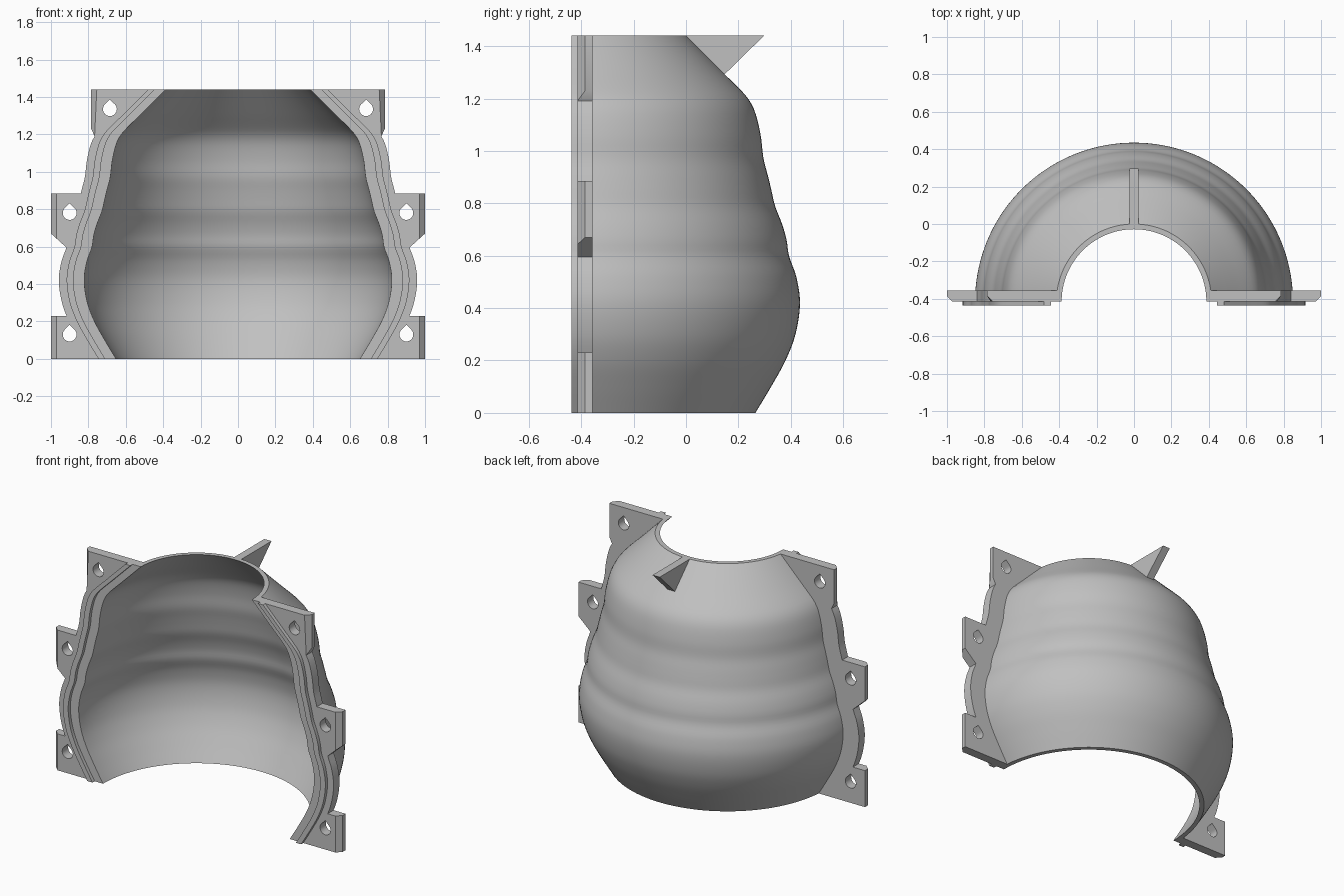
import bpy, bmesh, math

cube = bpy.data.objects.get("Cube")
if cube:
    bpy.data.objects.remove(cube, do_unlink=True)

AXIS_Y = -0.415      # split plane, through the axis of the shell
BACK_Y = -0.356      # rear of the flange
TOP = 1.44
WALL = 0.028

grey = bpy.data.materials.new("plain_grey")
grey.use_nodes = True
grey.diffuse_color = (0.53, 0.53, 0.53, 1)
grey.node_tree.nodes["Principled BSDF"].inputs["Base Color"].default_value = grey.diffuse_color

# Outer profile of the shell: (height, radius)
KEYS = [(0, .68), (.1, .74), (.2, .795), (.3, .833), (.42, .85), (.52, .836),
        (.6, .808), (.66, .799), (.72, .782), (.79, .755), (.85, .741),
        (.9, .729), (.97, .711), (1.06, .7), (1.15, .678), (1.2, .652),
        (1.24, .616), (1.3, .555), (TOP, .415)]


def radius(z):
    """Smooth interpolation through the profile points."""
    i = 0
    while i < len(KEYS) - 2 and z > KEYS[i + 1][0]:
        i += 1
    (z0, r0), (z1, r1) = KEYS[i], KEYS[i + 1]

    def slope(k):
        a, b = KEYS[max(k - 1, 0)], KEYS[min(k + 1, len(KEYS) - 1)]
        return (b[1] - a[1]) / (b[0] - a[0])
    h = z1 - z0
    t = (z - z0) / h
    return ((2*t**3 - 3*t**2 + 1) * r0 + (t**3 - 2*t**2 + t) * h * slope(i)
            + (3*t**2 - 2*t**3) * r1 + (t**3 - t**2) * h * slope(i + 1))


def heights(low, high, step=0.02):
    n = max(1, round((high - low) / step))
    return [low + (high - low) * k / n for k in range(n + 1)]


def finish(name, bm):
    bmesh.ops.recalc_face_normals(bm, faces=bm.faces)
    mesh = bpy.data.meshes.new(name)
    bm.to_mesh(mesh)
    bm.free()
    mesh.materials.append(grey)
    obj = bpy.data.objects.new(name, mesh)
    bpy.context.collection.objects.link(obj)
    return obj


def activate(obj):
    bpy.ops.object.select_all(action='DESELECT')
    obj.select_set(True)
    bpy.context.view_layer.objects.active = obj


def smooth(obj):
    activate(obj)
    bpy.ops.object.shade_smooth_by_angle(angle=math.radians(30))


def prism(bm, outline, axis, low, high):
    """Extrude a 2D outline along x (axis 0) or y (axis 1)."""
    def place(p, d):
        return (d, p[0], p[1]) if axis == 0 else (p[0], d, p[1])
    a = [bm.verts.new(place(p, low)) for p in outline]
    b = [bm.verts.new(place(p, high)) for p in outline]
    bm.faces.new(a)
    bm.faces.new(b[::-1])
    for i in range(len(a)):
        j = (i + 1) % len(a)
        bm.faces.new((a[i], b[i], b[j], a[j]))


def mirror(obj):
    mod = obj.modifiers.new("mirror", 'MIRROR')
    mod.use_axis[0] = True
    activate(obj)
    bpy.ops.object.modifier_apply(modifier=mod.name)


# Half shell: closed wall section swept through a half turn
bm = bmesh.new()
levels = heights(0, TOP)
section = [(radius(z), z) for z in levels] + [(radius(z) - WALL, z) for z in levels[::-1]]
SEGMENTS = 72
rings = []
for k in range(SEGMENTS + 1):
    a = math.pi * k / SEGMENTS
    rings.append([bm.verts.new((r * math.cos(a), AXIS_Y + r * math.sin(a), z)) for r, z in section])
for p, q in zip(rings, rings[1:]):
    for i in range(len(section)):
        j = (i + 1) % len(section)
        bm.faces.new((p[i], p[j], q[j], q[i]))
bm.faces.new(rings[0])
bm.faces.new(rings[-1])
smooth(finish("half_shell", bm))

# Flange with three bolt ears on each side
def rim(low, high):
    return [(radius(z) + 0.108, z) for z in heights(low, high)]


inner = [(radius(z) - 0.016, z) for z in heights(0, TOP)]
outer = ([(1, 0), (1, .23)] + rim(.23, .595) + [(1, .67), (1, .885)]
         + rim(.885, 1.19) + [(.785, 1.23), (.785, TOP)])
bm = bmesh.new()
prism(bm, outer + inner[::-1], 1, AXIS_Y, BACK_Y)
front_edges = []
for e in bm.edges:
    a, b = (v.co for v in e.verts)
    on_front = max(a.y, b.y) < AXIS_Y + 0.001
    if on_front and abs(a.x - b.x) < 1e-5 and min(abs(a.x - 1), abs(a.x - .785)) < 1e-4 and abs(a.z - b.z) > .15:
        front_edges.append(e)
bmesh.ops.bevel(bm, geom=front_edges, offset=0.03, segments=1, affect='EDGES')
flange = finish("bolt_flange", bm)

# Teardrop bolt holes
bm = bmesh.new()
for cx, cz in [(.685, 1.335), (.9, .78), (.9, .13)]:
    drop = [(cx, cz + 0.052)]
    for k in range(21):
        a = math.radians(135 + 270 * k / 20)
        drop.append((cx + 0.037 * math.cos(a), cz + 0.037 * math.sin(a)))
    prism(bm, drop, 1, AXIS_Y - 0.1, BACK_Y + 0.1)
cutter = finish("hole_cutter", bm)
cutter.hide_render = True
cut = flange.modifiers.new("holes", 'BOOLEAN')
cut.operation = 'DIFFERENCE'
cut.solver = 'EXACT'
cut.object = cutter
activate(flange)
bpy.ops.object.modifier_apply(modifier=cut.name)
bpy.data.objects.remove(cutter, do_unlink=True)
mirror(flange)
smooth(flange)

# Raised sealing ridge along the split face
bm = bmesh.new()
near = [(radius(z) + 0.03, z) for z in heights(0, TOP)]
far = [(radius(z) + 0.066, z) for z in heights(0, TOP)]
prism(bm, far + near[::-1], 1, AXIS_Y - 0.022, AXIS_Y + 0.01)
ridge = finish("sealing_ridge", bm)
mirror(ridge)
smooth(ridge)

# Triangular fin at the back of the neck
bm = bmesh.new()
prism(bm, [(-0.012, TOP), (.298, TOP), (.147, 1.292), (.13, 1.292)], 0, -0.025, 0.025)
finish("rear_fin", bm)
